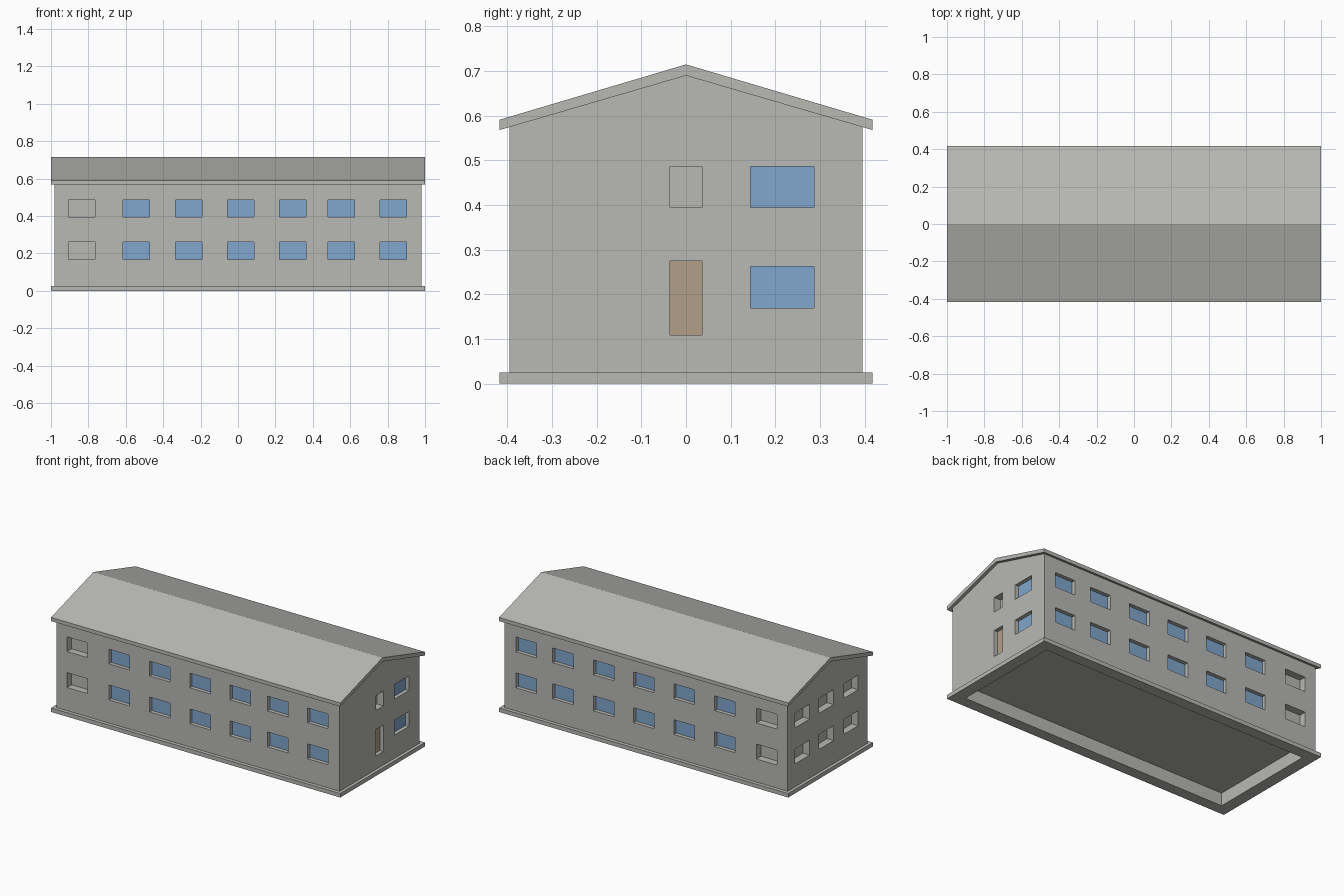
import bpy, bmesh
from mathutils import Vector, Matrix

if "Cube" in bpy.data.objects:
    bpy.data.objects.remove(bpy.data.objects["Cube"])


def material(name, col):
    m = bpy.data.materials.new(name)
    m.diffuse_color = (*col, 1)
    m.use_nodes = True
    m.node_tree.nodes["Principled BSDF"].inputs["Base Color"].default_value = m.diffuse_color
    return m


GREY = material("plaster grey", (0.48, 0.48, 0.46))
BLUE = material("window blue", (0.22, 0.38, 0.61))
BROWN = material("door brown", (0.44, 0.35, 0.25))


def add_box(bm, lo, hi):
    lo, hi = Vector(lo), Vector(hi)
    mat = Matrix.Translation((lo + hi) / 2) @ Matrix.Diagonal((*(hi - lo), 1))
    bmesh.ops.create_cube(bm, size=1, matrix=mat)


def finish(bm, name, mat):
    bmesh.ops.recalc_face_normals(bm, faces=bm.faces)
    me = bpy.data.meshes.new(name)
    bm.to_mesh(me)
    bm.free()
    me.materials.append(mat)
    ob = bpy.data.objects.new(name, me)
    bpy.context.collection.objects.link(ob)
    return ob


def prism(name, profile, half_x):
    """Extrude a (y, z) profile along x."""
    bm = bmesh.new()
    f = bm.faces.new([bm.verts.new((-half_x, y, z)) for y, z in profile])
    r = bmesh.ops.extrude_face_region(bm, geom=[f])
    bmesh.ops.translate(bm, vec=(2 * half_x, 0, 0),
                        verts=[v for v in r["geom"] if isinstance(v, bmesh.types.BMVert)])
    return finish(bm, name, GREY)


def cut(ob, cutter):
    mod = ob.modifiers.new("openings", "BOOLEAN")
    mod.operation, mod.solver, mod.object = "DIFFERENCE", "EXACT", cutter
    bpy.context.view_layer.objects.active = ob
    bpy.ops.object.modifier_apply(modifier=mod.name)


WX, WY = 0.98, 0.395          # wall half sizes
RX, RY = 1.0, 0.418           # roof and plinth half sizes
ROWS = ((0.169, 0.262), (0.394, 0.486))


def opening_box(bm, side, c, w, z, d0, d1):
    """Box in a wall; d0..d1 is the depth range measured inwards from the wall."""
    axis, sign = side
    wall = WX if axis == 0 else WY
    a, b = sorted((sign * (wall - d0), sign * (wall - d1)))
    lo, hi = [0, 0, z[0]], [0, 0, z[1]]
    lo[axis], hi[axis] = a, b
    lo[1 - axis], hi[1 - axis] = c - w / 2, c + w / 2
    add_box(bm, lo, hi)


FRONT, BACK, RIGHT, LEFT = (1, -1), (1, 1), (0, 1), (0, -1)

# list of openings: side, centre, width, heights, kind
openings = []
for z in ROWS:
    for side, x5 in ((FRONT, 0.553), (BACK, 0.574)):
        openings.append((side, -0.835, 0.142, z, "blank"))
        for x in (-0.545, -0.263, 0.014, 0.292, x5, 0.829):
            openings.append((side, x, 0.142, z, "glass"))
    openings.append((RIGHT, 0.216, 0.142, z, "glass"))
    for y in (0.25, 0.013, -0.23):
        openings.append((LEFT, y, 0.142, z, "blank"))
openings.append((RIGHT, 0, 0.072, ROWS[1], "blank"))
openings.append((RIGHT, 0, 0.072, (0.109, 0.275), "door"))

DEPTH = {"blank": 0.045, "glass": 0.028, "door": 0.028}

# cutter for window and door recesses plus the hollow underside
cb, glass, door = bmesh.new(), bmesh.new(), bmesh.new()
for side, c, w, z, kind in openings:
    d = DEPTH[kind]
    opening_box(cb, side, c, w, z, -0.01, d)
    if kind != "blank":
        opening_box(glass if kind == "glass" else door, side, c, w, z, d - 0.004, d + 0.002)
add_box(cb, (-0.925, -0.348, -0.1), (0.925, 0.348, 0.08))
cutter = finish(cb, "cutter", GREY)
cutter.hide_render = True

# walls with gable ends
slope = (0.69 - 0.568) / RY
walls = prism("walls", [(-WY, 0.01), (WY, 0.01), (WY, 0.695 - slope * WY),
                        (0, 0.695), (-WY, 0.695 - slope * WY)], WX)
cut(walls, cutter)

# plinth ring
pb = bmesh.new()
add_box(pb, (-RX, -RY, 0), (RX, RY, 0.025))
plinth = finish(pb, "plinth", GREY)
cut(plinth, cutter)
bpy.data.objects.remove(cutter)

# roof slab
prism("roof", [(-RY, 0.568), (0, 0.69), (RY, 0.568),
               (RY, 0.591), (0, 0.715), (-RY, 0.591)], RX)

# panes and door leaf
finish(glass, "window_panes", BLUE)
finish(door, "door", BROWN)
